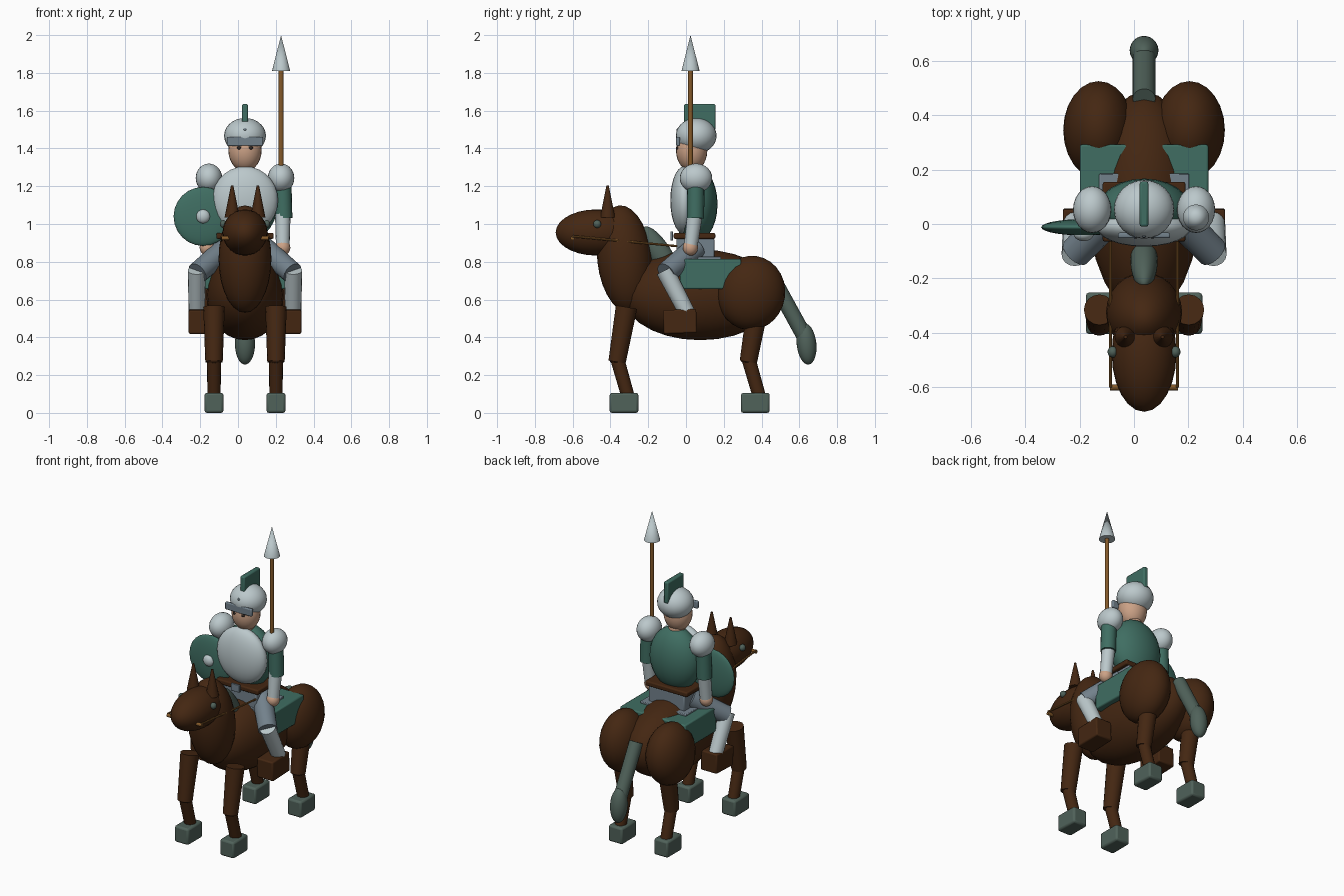
import bpy
import math
from mathutils import Vector, Euler

if "Cube" in bpy.data.objects:
    bpy.data.objects.remove(bpy.data.objects["Cube"], do_unlink=True)

C = 0.037  # shared symmetry line of horse and rider


def material(name, r, g, b):
    m = bpy.data.materials.new(name)
    m.use_nodes = True
    m.diffuse_color = (r, g, b, 1)
    m.node_tree.nodes["Principled BSDF"].inputs["Base Color"].default_value = (r, g, b, 1)
    return m


BROWN = material("dark_brown", 0.058, 0.02, 0.006)
SILVER = material("silver", 0.5, 0.58, 0.6)
GREEN = material("green_cloth", 0.05, 0.155, 0.122)
MOSS = material("grey_green", 0.08, 0.122, 0.102)
STEEL = material("steel_grey", 0.17, 0.22, 0.26)
SKIN = material("skin", 0.6, 0.36, 0.24)
WOOD = material("tan_wood", 0.23, 0.1, 0.022)
DARK = material("eye_dark", 0.03, 0.02, 0.015)


def finish(name, mat):
    o = bpy.context.object
    o.name = name
    o.data.materials.append(mat)
    bpy.ops.object.shade_smooth_by_angle(angle=math.radians(30))
    return o


def ellipsoid(name, loc, radii, mat, tilt=0, seg=24, rings=14):
    bpy.ops.mesh.primitive_uv_sphere_add(segments=seg, ring_count=rings, radius=1,
                                         location=loc, rotation=(math.radians(tilt), 0, 0))
    bpy.context.object.scale = radii
    return finish(name, mat)


def box(name, loc, half, mat, bevel=0.008, tilt=0):
    bpy.ops.mesh.primitive_cube_add(size=2, location=loc, rotation=(math.radians(tilt), 0, 0))
    o = bpy.context.object
    o.scale = half
    bpy.ops.object.transform_apply(location=False, rotation=False, scale=True)
    mod = o.modifiers.new("soft_edges", "BEVEL")
    mod.width = bevel
    mod.segments = 2
    return finish(name, mat)


def rod(name, a, b, r1, r2, mat, seg=16):
    a, b = Vector(a), Vector(b)
    d = b - a
    bpy.ops.mesh.primitive_cone_add(vertices=seg, radius1=r1, radius2=r2, depth=d.length,
                                    location=(a + b) / 2,
                                    rotation=d.to_track_quat("Z", "Y").to_euler())
    return finish(name, mat)


# Horse body, neck and head
ellipsoid("horse_body", (C, 0.075, 0.625), (0.205, 0.41, 0.24), BROWN)
ellipsoid("horse_neck", (C, -0.325, 0.815), (0.14, 0.145, 0.285), BROWN, tilt=6)
ellipsoid("horse_head", (C, -0.475, 0.955), (0.119, 0.215, 0.122), BROWN)
ellipsoid("mane", (C, -0.135, 0.84), (0.05, 0.06, 0.17), MOSS, tilt=32)

# Tail
rod("tail", (C, 0.46, 0.71), (C, 0.63, 0.4), 0.042, 0.042, MOSS)
ellipsoid("tail_tip", (C, 0.638, 0.365), (0.053, 0.052, 0.11), MOSS, tilt=6)

# Saddle
box("saddle_cloth", (C, 0.13, 0.735), (0.236, 0.162, 0.08), GREEN)
box("saddle_plate", (C, 0.065, 0.815), (0.165, 0.12, 0.012), STEEL, 0.004)

# Bit
rod("bit", (C - 0.125, -0.6, 0.925), (C + 0.125, -0.6, 0.925), 0.011, 0.011, WOOD)

# Rider trunk
box("pelvis", (C, 0.05, 0.87), (0.13, 0.1, 0.055), STEEL)
box("belt", (C, 0.045, 0.937), (0.152, 0.11, 0.016), BROWN)
box("buckle", (C, -0.076, 0.937), (0.03, 0.007, 0.024), STEEL, 0.003)
ellipsoid("torso", (C, 0.052, 1.105), (0.172, 0.115, 0.2), GREEN)
ellipsoid("breastplate", (C, -0.01, 1.125), (0.175, 0.073, 0.18), SILVER)

# Rider head, helmet and crest
ellipsoid("neck", (C, 0.04, 1.29), (0.05, 0.05, 0.06), SKIN)
ellipsoid("face", (C, 0.03, 1.39), (0.088, 0.083, 0.112), SKIN)
ellipsoid("helmet", (C, 0.054, 1.467), (0.111, 0.108, 0.094), SILVER)
ellipsoid("helmet_rivet", (C, -0.042, 1.5), (0.008, 0.008, 0.008), STEEL, seg=12, rings=8)
box("visor", (C, -0.042, 1.437), (0.096, 0.01, 0.024), STEEL, 0.006)
box("crest", (C, 0.073, 1.565), (0.016, 0.083, 0.07), GREEN)

# Parts repeated on both sides
for side, s in (("right", -1), ("left", 1)):
    def p(x, y, z):
        return (C + s * x, y, z)

    # Horse haunch, ear, eye and rein
    ellipsoid(side + "_haunch", p(0.167, 0.345, 0.635), (0.13, 0.18, 0.197), BROWN, tilt=-8)
    rod(side + "_ear", p(0.068, -0.415, 1.035), p(0.068, -0.415, 1.205), 0.04, 0.006, BROWN)
    ellipsoid(side + "_horse_eye", p(0.115, -0.47, 1.0), (0.019, 0.021, 0.021), MOSS, seg=14, rings=8)
    rod(side + "_rein", p(0.123, -0.6, 0.935), p(0.123, -0.02, 0.88), 0.006, 0.006, WOOD, 8)

    # Horse legs and hooves
    for part, y in (("front", 0), ("hind", 0.695)):
        tag = f"{side}_{part}"
        rod(tag + "_upper_leg", p(0.164, y - 0.315, 0.56), p(0.164, y - 0.365, 0.27), 0.057, 0.046, BROWN)
        ellipsoid(tag + "_knee", p(0.164, y - 0.363, 0.285), (0.044, 0.044, 0.03), BROWN)
        rod(tag + "_lower_leg", p(0.164, y - 0.365, 0.29), p(0.164, y - 0.305, 0.08), 0.037, 0.035, BROWN)
        box(tag + "_hoof", p(0.164, y - 0.328, 0.053), (0.05, 0.076, 0.053), MOSS, 0.012)

    # Rider arm
    ellipsoid(side + "_shoulder", p(0.191, 0.053, 1.243), (0.07, 0.086, 0.077), SILVER)
    rod(side + "_upper_arm", p(0.2, 0.052, 1.22), p(0.205, 0.05, 1.03), 0.046, 0.046, GREEN)
    rod(side + "_forearm", p(0.2, 0.047, 1.05), p(0.2, 0.025, 0.88), 0.041, 0.036, SILVER)
    ellipsoid(side + "_hand", p(0.2, 0.023, 0.875), (0.04, 0.04, 0.043), SKIN)

    # Rider leg and boot
    rod(side + "_thigh", p(0.1, 0.05, 0.87), p(0.252, -0.105, 0.74), 0.062, 0.058, STEEL)
    rod(side + "_shin", p(0.255, -0.112, 0.755), p(0.255, 0.005, 0.53), 0.048, 0.043, SILVER)
    box(side + "_boot", p(0.24, -0.032, 0.484), (0.058, 0.088, 0.063), BROWN, 0.008, tilt=2)

    # Rider eye
    ellipsoid(side + "_eye", p(0.031, -0.044, 1.403), (0.011, 0.01, 0.009), DARK, seg=12, rings=8)

# Spear held in the left hand
rod("spear_shaft", (0.228, 0.024, 0.86), (0.228, 0.024, 1.83), 0.013, 0.013, WOOD)
rod("spear_tip", (0.228, 0.024, 1.81), (0.228, 0.024, 2.0), 0.048, 0.0, SILVER, 20)

# Round shield on the right arm
shield = ellipsoid("shield", (-0.185, -0.012, 1.04), (0.156, 0.156, 0.03), GREEN, tilt=90)
ellipsoid("shield_boss", (-0.185, -0.036, 1.04), (0.037, 0.027, 0.037), SILVER)
